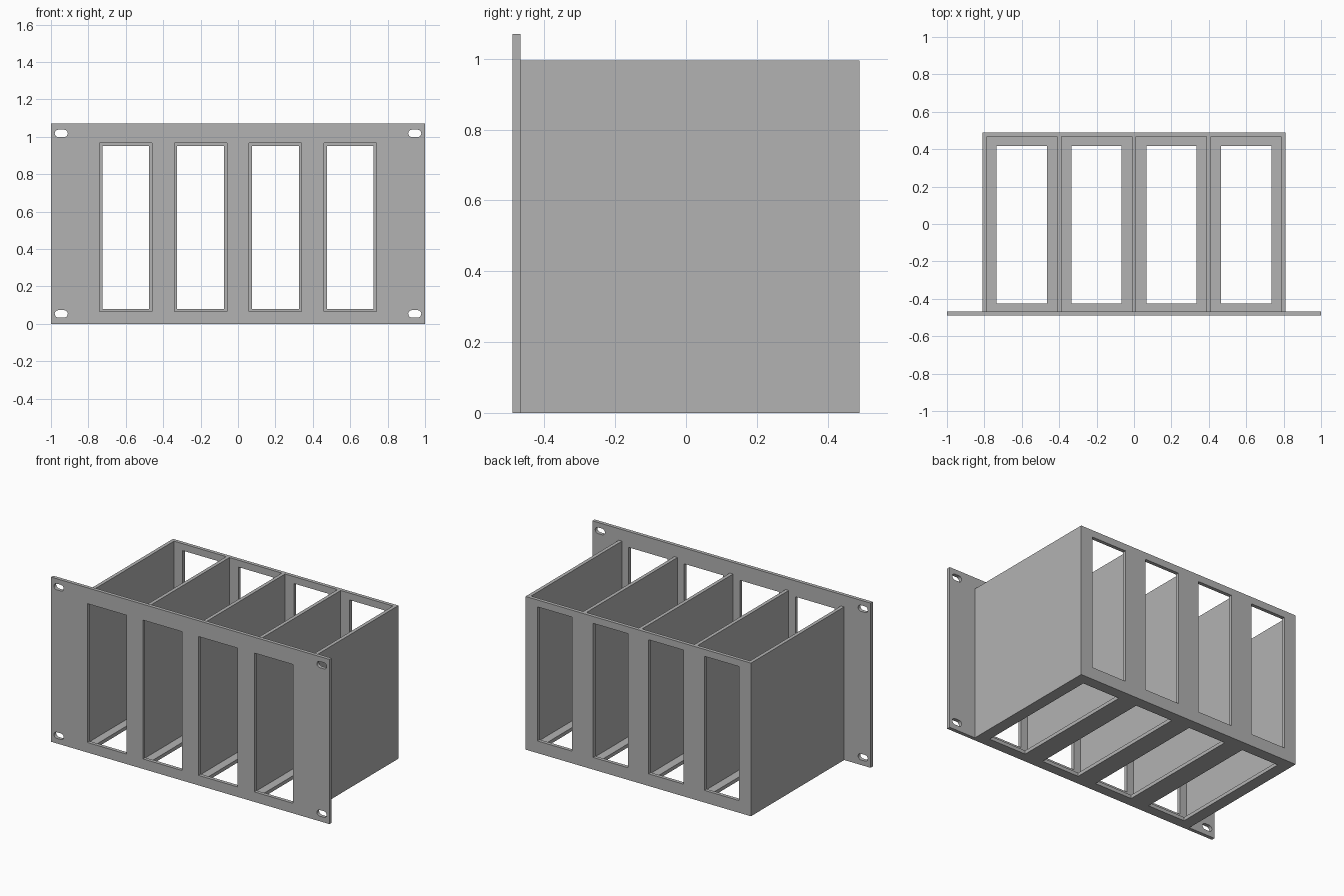
import bpy, bmesh, math
from mathutils import Vector

if "Cube" in bpy.data.objects:
    bpy.data.objects.remove(bpy.data.objects["Cube"])

grey = bpy.data.materials.new("plain_grey")
grey.diffuse_color = (0.448, 0.448, 0.448, 1)
grey.use_nodes = True
grey.node_tree.nodes["Principled BSDF"].inputs["Base Color"].default_value = grey.diffuse_color

T = 0.023                       # sheet thickness
FRONT, BACK = -0.49, 0.49       # depth limits
SEAM = FRONT + T                # rear face of the front panel
BAYS = (-0.6, -0.2, 0.2, 0.6)   # bay centres


def make_object(name, bm):
    bmesh.ops.recalc_face_normals(bm, faces=bm.faces)
    mesh = bpy.data.meshes.new(name)
    bm.to_mesh(mesh)
    bm.free()
    mesh.materials.append(grey)
    obj = bpy.data.objects.new(name, mesh)
    bpy.context.collection.objects.link(obj)
    return obj


def box(name, x0, x1, y0, y1, z0, z1):
    bm = bmesh.new()
    bmesh.ops.create_cube(bm, size=1)
    for v in bm.verts:
        v.co = Vector(((x0 + x1) / 2 + v.co.x * (x1 - x0),
                       (y0 + y1) / 2 + v.co.y * (y1 - y0),
                       (z0 + z1) / 2 + v.co.z * (z1 - z0)))
    return make_object(name, bm)


def slot(name, cx, cz, length, height):
    """Round-ended cutter running through the front panel."""
    r, half = height / 2, (length - height) / 2
    bm = bmesh.new()
    verts = []
    for side, start in ((1, -90), (-1, 90)):
        for i in range(9):
            a = math.radians(start + i * 22.5)
            verts.append(bm.verts.new((cx + side * half + r * math.cos(a),
                                       FRONT - 0.1, cz + r * math.sin(a))))
    face = bm.faces.new(verts)
    ext = bmesh.ops.extrude_face_region(bm, geom=[face])["geom"]
    bmesh.ops.translate(bm, vec=(0, 0.2, 0),
                        verts=[g for g in ext if isinstance(g, bmesh.types.BMVert)])
    return make_object(name, bm)


def cut(obj, cutters):
    """Subtract all cutters, bake the result and delete the cutters."""
    for c in cutters:
        c.hide_render = True
        mod = obj.modifiers.new("cut", "BOOLEAN")
        mod.operation, mod.solver, mod.object = "DIFFERENCE", "EXACT", c
    deps = bpy.context.evaluated_depsgraph_get()
    baked = bpy.data.meshes.new_from_object(obj.evaluated_get(deps))
    obj.modifiers.clear()
    obj.data = baked
    for c in cutters:
        bpy.data.objects.remove(c)


# Front panel with four windows and four mounting slots
panel = box("front_panel", -1, 1, FRONT, SEAM, 0, 1.07)
cutters = [box("window_cutter", x - 0.14, x + 0.14, FRONT - 0.1, SEAM + 0.1, 0.065, 0.967)
           for x in BAYS]
cutters += [slot("slot_cutter", x, z, 0.07, 0.04)
            for x in (-0.945, 0.945) for z in (0.053, 1.018)]
cut(panel, cutters)

# Open-topped rack body: four bays, back windows and floor openings
body = box("rack_body", -0.81, 0.81, SEAM, BACK, 0, 0.995)
walls = (-0.81 + T / 2, -0.4, 0, 0.4, 0.81 - T / 2)
cutters = [box("bay_cutter", a + T / 2, b - T / 2, SEAM - 0.1, BACK - T, T, 1.2)
           for a, b in zip(walls, walls[1:])]
for x in BAYS:
    cutters.append(box("back_cutter", x - 0.125, x + 0.125, 0.4, 0.6, 0.079, 0.95))
    cutters.append(box("floor_cutter", x - 0.134, x + 0.134, -0.424, 0.418, -0.1, 0.06))
cut(body, cutters)
